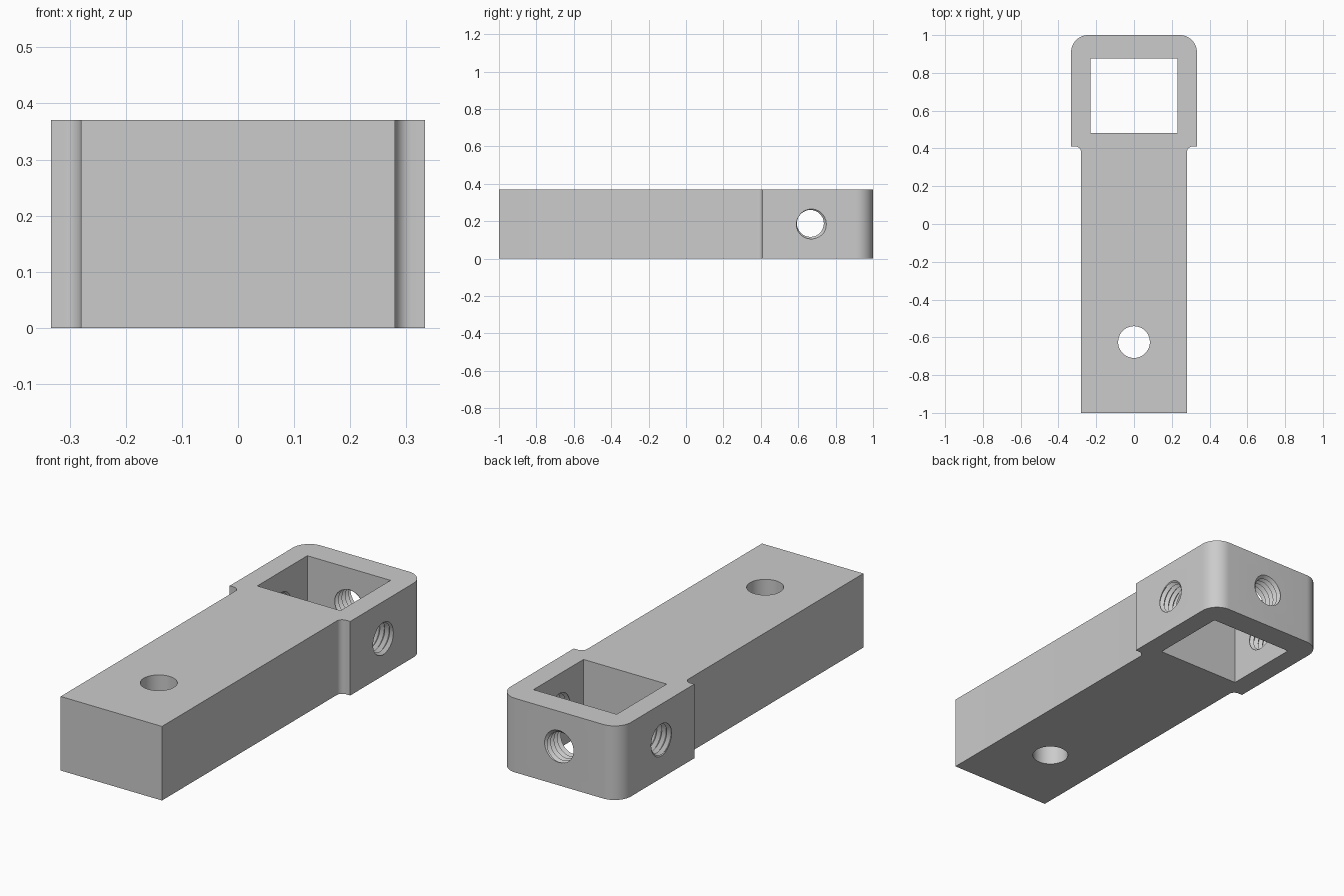
import bpy, bmesh, math
from mathutils import Matrix, Vector

cube = bpy.data.objects.get("Cube")
if cube:
    bpy.data.objects.remove(cube, do_unlink=True)

HEIGHT = 0.37
HEAD_Y, HOLE_Z = 0.665, 0.188
BODY_X, HEAD_X = 0.28, 0.333

grey = bpy.data.materials.new("plain grey")
grey.use_nodes = True
grey.diffuse_color = (0.6, 0.6, 0.6, 1)
grey.node_tree.nodes["Principled BSDF"].inputs["Base Color"].default_value = grey.diffuse_color


def make_object(name, bm):
    bmesh.ops.recalc_face_normals(bm, faces=bm.faces[:])
    mesh = bpy.data.meshes.new(name)
    bm.to_mesh(mesh)
    bm.free()
    mesh.materials.append(grey)
    obj = bpy.data.objects.new(name, mesh)
    bpy.context.collection.objects.link(obj)
    return obj


def arc(cx, cy, r, start, end, steps=12):
    angles = [math.radians(start + (end - start) * i / steps) for i in range(steps + 1)]
    return [(cx + r * math.cos(a), cy + r * math.sin(a)) for a in angles]


def cut(target, cutter):
    mod = target.modifiers.new("cut", "BOOLEAN")
    mod.operation = "DIFFERENCE"
    mod.solver = "EXACT"
    mod.object = cutter
    cutter.hide_render = True
    bpy.context.view_layer.objects.active = target
    bpy.ops.object.modifier_apply(modifier=mod.name)
    bpy.data.objects.remove(cutter, do_unlink=True)


def thread_cutter(name, location, direction, length=0.22, minor=0.072, major=0.088, pitch=0.027, n=32):
    # Helical surface: the seam joins each row to the one a full turn further on
    bm = bmesh.new()
    rows = 2 * round(length / pitch)
    grid = []
    for j in range(rows + 1):
        r = major if j % 2 else minor
        grid.append([bm.verts.new((r * math.cos(math.tau * a / n), r * math.sin(math.tau * a / n),
                                   pitch * (j / 2 + a / n) - length / 2)) for a in range(n)])

    def at(j, a):
        return grid[j][a] if a < n else grid[j + 2][0]

    for j in range(rows):
        for a in range(n):
            if a == n - 1 and j + 3 > rows:
                continue
            bm.faces.new((at(j, a), at(j, a + 1), at(j + 1, a + 1), at(j + 1, a)))
    # Close both ends with fans around a centre point
    rim = [e for e in bm.edges if e.is_boundary]
    ends = [bm.verts.new((0, 0, s * (length / 2 + pitch))) for s in (-1, 1)]
    for e in rim:
        mid = (e.verts[0].co.z + e.verts[1].co.z) / 2
        bm.faces.new((e.verts[0], e.verts[1], ends[mid > 0]))
    bmesh.ops.triangulate(bm, faces=bm.faces[:])
    turn = Vector((0, 0, 1)).rotation_difference(Vector(direction)).to_matrix().to_4x4()
    bmesh.ops.transform(bm, matrix=Matrix.Translation(location) @ turn, verts=bm.verts[:])
    return make_object(name, bm)


# Bar with a wider rounded head, extruded from its outline
half = [(BODY_X, -1)]
half += arc(BODY_X + 0.03, 0.38, 0.03, 180, 90, 8)
half += [(HEAD_X, 0.41)]
half += arc(HEAD_X - 0.09, 0.91, 0.09, 0, 90)
outline = half + [(-x, y) for x, y in reversed(half)]
bm = bmesh.new()
base = bm.faces.new([bm.verts.new((x, y, 0)) for x, y in outline])
top = bmesh.ops.extrude_face_region(bm, geom=[base])["geom"]
bmesh.ops.translate(bm, vec=(0, 0, HEIGHT), verts=[v for v in top if isinstance(v, bmesh.types.BMVert)])
bracket = make_object("bracket_bar", bm)

# Rectangular window through the head
bm = bmesh.new()
bmesh.ops.create_cube(bm, size=1, matrix=Matrix.Translation((0, 0.678, HEIGHT / 2))
                      @ Matrix.Diagonal((0.46, 0.395, 1, 1)))
cut(bracket, make_object("window_cutter", bm))

# Plain vertical hole near the front
bm = bmesh.new()
bmesh.ops.create_cone(bm, cap_ends=True, segments=48, radius1=0.084, radius2=0.084, depth=1,
                      matrix=Matrix.Translation((0, -0.625, HEIGHT / 2)))
cut(bracket, make_object("pin_hole_cutter", bm))

# Threaded holes through the two side walls and the back wall
for name, location, direction in (
        ("left_thread_cutter", (0.29, HEAD_Y, HOLE_Z), (1, 0, 0)),
        ("right_thread_cutter", (-0.29, HEAD_Y, HOLE_Z), (-1, 0, 0)),
        ("back_thread_cutter", (0, 0.94, HOLE_Z), (0, 1, 0))):
    cut(bracket, thread_cutter(name, location, direction))

bpy.ops.object.select_all(action="DESELECT")
bracket.select_set(True)
bpy.context.view_layer.objects.active = bracket
bpy.ops.object.shade_smooth_by_angle(angle=math.radians(30))
